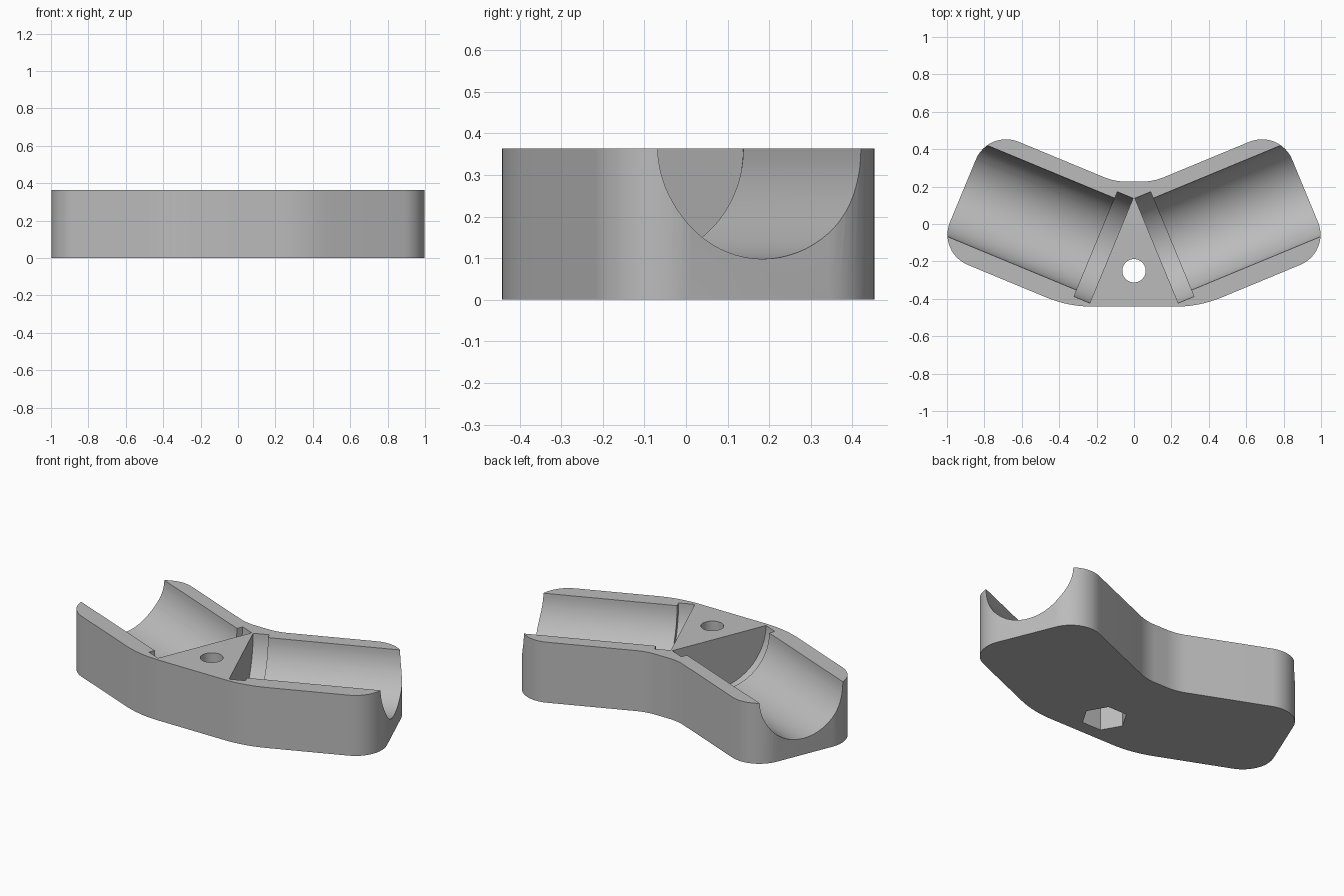
import bpy
import bmesh
from math import radians, sin, cos, tan, pi
from mathutils import Vector

if "Cube" in bpy.data.objects:
    bpy.data.objects.remove(bpy.data.objects["Cube"])

HEIGHT = 0.364
TILT = radians(22.5)
ALONG = Vector((cos(TILT), sin(TILT)))
ACROSS = Vector((sin(TILT), -cos(TILT)))
AXIS_OFFSET = 0.178      # arm axis offset from the origin


def arm_point(s, n):
    return ALONG * s + ACROSS * n


def fillet(prev, corner, nxt, radius, steps=12):
    """Points of an arc that rounds one corner."""
    u, v = (prev - corner).normalized(), (nxt - corner).normalized()
    half = u.angle(v) / 2
    centre = corner + (u + v).normalized() * radius / sin(half)
    start = corner + u * radius / tan(half) - centre
    end = corner + v * radius / tan(half) - centre
    sweep = start.angle_signed(end)
    pts = []
    for i in range(steps + 1):
        a = -sweep * i / steps
        pts.append(centre + Vector((start.x * cos(a) - start.y * sin(a),
                                    start.x * sin(a) + start.y * cos(a))))
    return pts


# Rounded outline: half the corners, then mirrored
half = [(Vector((0.104, 0.227)), 0.3), (arm_point(0.913, -0.17), 0.175),
        (arm_point(0.913, 0.542), 0.175), (Vector((0.35, -0.442)), 0.65)]
corners = half + [(Vector((-p.x, p.y)), r) for p, r in reversed(half)]
outline = []
for i, (p, r) in enumerate(corners):
    outline += fillet(corners[i - 1][0], p, corners[(i + 1) % len(corners)][0], r)

bm = bmesh.new()
base = bm.faces.new([bm.verts.new((p.x, p.y, 0)) for p in outline])
top = bmesh.ops.extrude_face_region(bm, geom=[base])
bmesh.ops.translate(bm, vec=(0, 0, HEIGHT),
                    verts=[g for g in top["geom"] if isinstance(g, bmesh.types.BMVert)])
bmesh.ops.recalc_face_normals(bm, faces=bm.faces)
mesh = bpy.data.meshes.new("clamp_body")
bm.to_mesh(mesh)
bm.free()
body = bpy.data.objects.new("clamp_body", mesh)
bpy.context.collection.objects.link(body)

grey = bpy.data.materials.new("plain_grey")
grey.use_nodes = True
grey.diffuse_color = (0.5, 0.5, 0.5, 1)
grey.node_tree.nodes["Principled BSDF"].inputs["Base Color"].default_value = (0.5, 0.5, 0.5, 1)
mesh.materials.append(grey)


def cut(sides, radius, length, location, rotation=(0, 0, 0)):
    """Subtract a prism from the body."""
    bpy.ops.mesh.primitive_cylinder_add(vertices=sides, radius=radius, depth=length,
                                        location=location, rotation=rotation)
    cutter = bpy.context.object
    cutter.name = "cutter"
    cutter.hide_render = True
    cutter.data.materials.append(grey)
    mod = body.modifiers.new("cut", 'BOOLEAN')
    mod.operation = 'DIFFERENCE'
    mod.solver = 'EXACT'
    mod.object = cutter
    bpy.context.view_layer.objects.active = body
    bpy.ops.object.modifier_apply(modifier=mod.name)
    bpy.data.objects.remove(cutter)


def cut_channel(side, radius, start, end):
    p = arm_point((start + end) / 2, AXIS_OFFSET)
    cut(72, radius, end - start, (p.x * side, p.y, HEIGHT), (0, pi / 2, TILT * side))


# Half-round channel and wider collar groove in each arm
for side in (1, -1):
    cut_channel(side, 0.266, 0.1, 1.2)
    cut_channel(side, 0.303, 0.057, 0.148)

# Bolt hole, with a hexagonal nut pocket underneath
cut(40, 0.0625, 1, (0, -0.25, 0.2))
cut(6, 0.127, 0.36, (0, -0.25, 0), (0, 0, pi / 6))

# Smooth curved walls, keep edges sharp
bpy.ops.object.select_all(action='DESELECT')
body.select_set(True)
bpy.context.view_layer.objects.active = body
bpy.ops.object.shade_smooth_by_angle(angle=radians(30))
